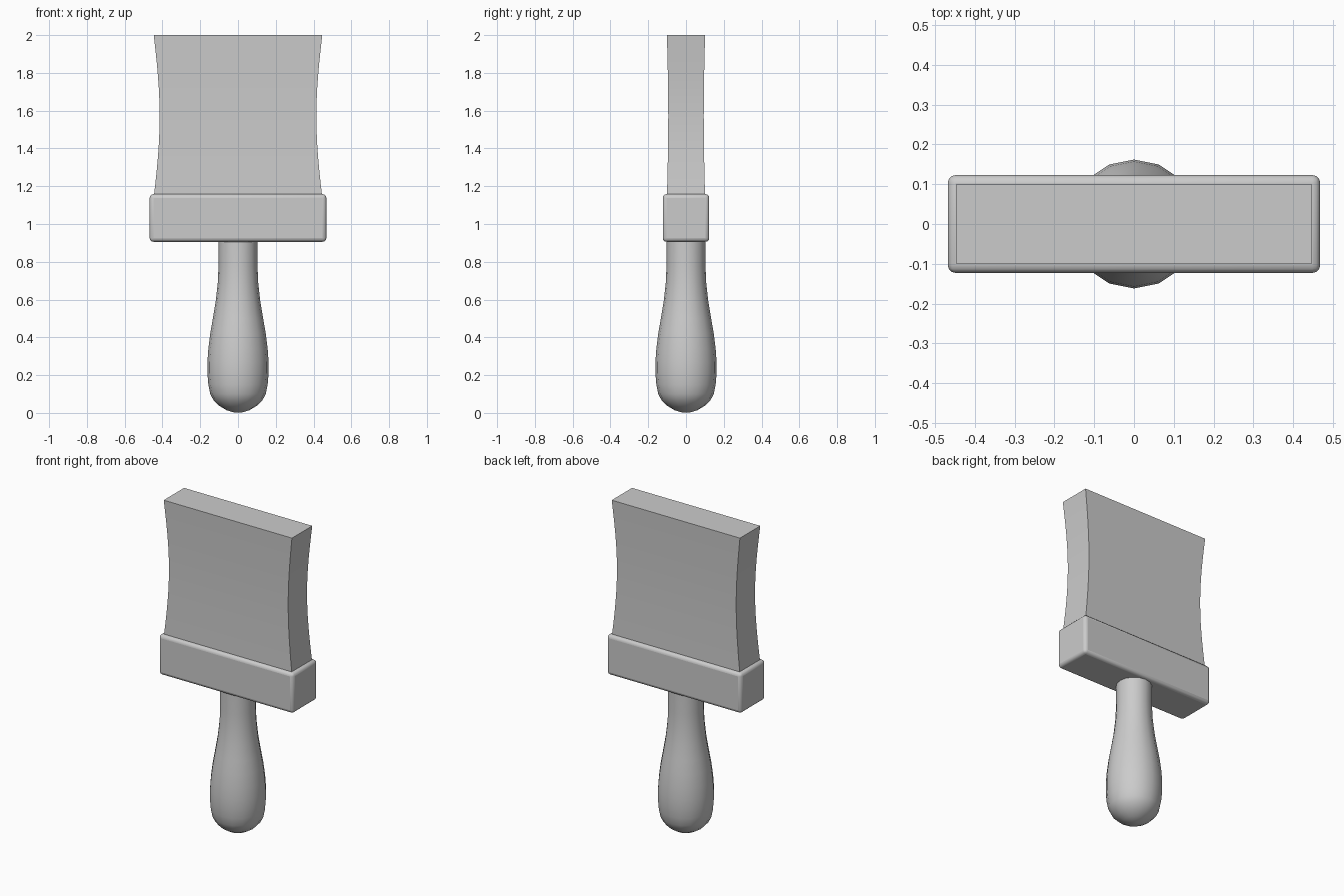
import bpy, bmesh, math

if "Cube" in bpy.data.objects:
    bpy.data.objects.remove(bpy.data.objects["Cube"])


def skin(name, rings, angle):
    """Join closed rings of points into a capped solid."""
    bm = bmesh.new()
    loops = [[bm.verts.new(p) for p in ring] for ring in rings]
    n = len(loops[0])
    for a, b in zip(loops, loops[1:]):
        for i in range(n):
            j = (i + 1) % n
            bm.faces.new((a[i], a[j], b[j], b[i]))
    bm.faces.new(loops[0][::-1])
    bm.faces.new(loops[-1])
    bmesh.ops.recalc_face_normals(bm, faces=bm.faces)
    mesh = bpy.data.meshes.new(name)
    bm.to_mesh(mesh)
    bm.free()
    ob = bpy.data.objects.new(name, mesh)
    bpy.context.collection.objects.link(ob)
    smooth(ob, angle)
    return ob


def smooth(ob, angle):
    bpy.ops.object.select_all(action='DESELECT')
    ob.select_set(True)
    bpy.context.view_layer.objects.active = ob
    bpy.ops.object.shade_smooth_by_angle(angle=math.radians(angle))


def circle(r, z, n=16):
    return [(r * math.cos(i * math.tau / n), r * math.sin(i * math.tau / n), z)
            for i in range(n)]


def rect(x, y, z):
    return [(-x, -y, z), (x, -y, z), (x, y, z), (-x, y, z)]


# Handle: turned 16-sided pear shape with a rounded butt
profile = [(0.02, 0.002), (0.06, 0.014), (0.1, 0.038), (0.13, 0.068),
           (0.147, 0.1), (0.157, 0.15), (0.162, 0.21), (0.162, 0.27),
           (0.157, 0.34), (0.147, 0.42), (0.133, 0.5), (0.118, 0.59),
           (0.107, 0.69), (0.103, 0.78), (0.103, 0.93)]
skin("handle", [circle(r, z) for r, z in profile], 50)

# Ferrule: rounded block holding the bristles
ferrule = skin("ferrule", [rect(0.468, 0.123, z) for z in (0.906, 1.158)], 30)
bevel = ferrule.modifiers.new("rounding", 'BEVEL')
bevel.width = 0.02
bevel.segments = 3
smooth(ferrule, 40)

# Bristles: block pinched gently at mid height
rings = []
for i in range(13):
    t = i / 12
    pinch = 1 - 0.07 * math.sin(math.pi * t)
    rings.append(rect(0.446 * pinch, 0.101 * pinch, 1.14 + 0.86 * t))
skin("bristles", rings, 40)
